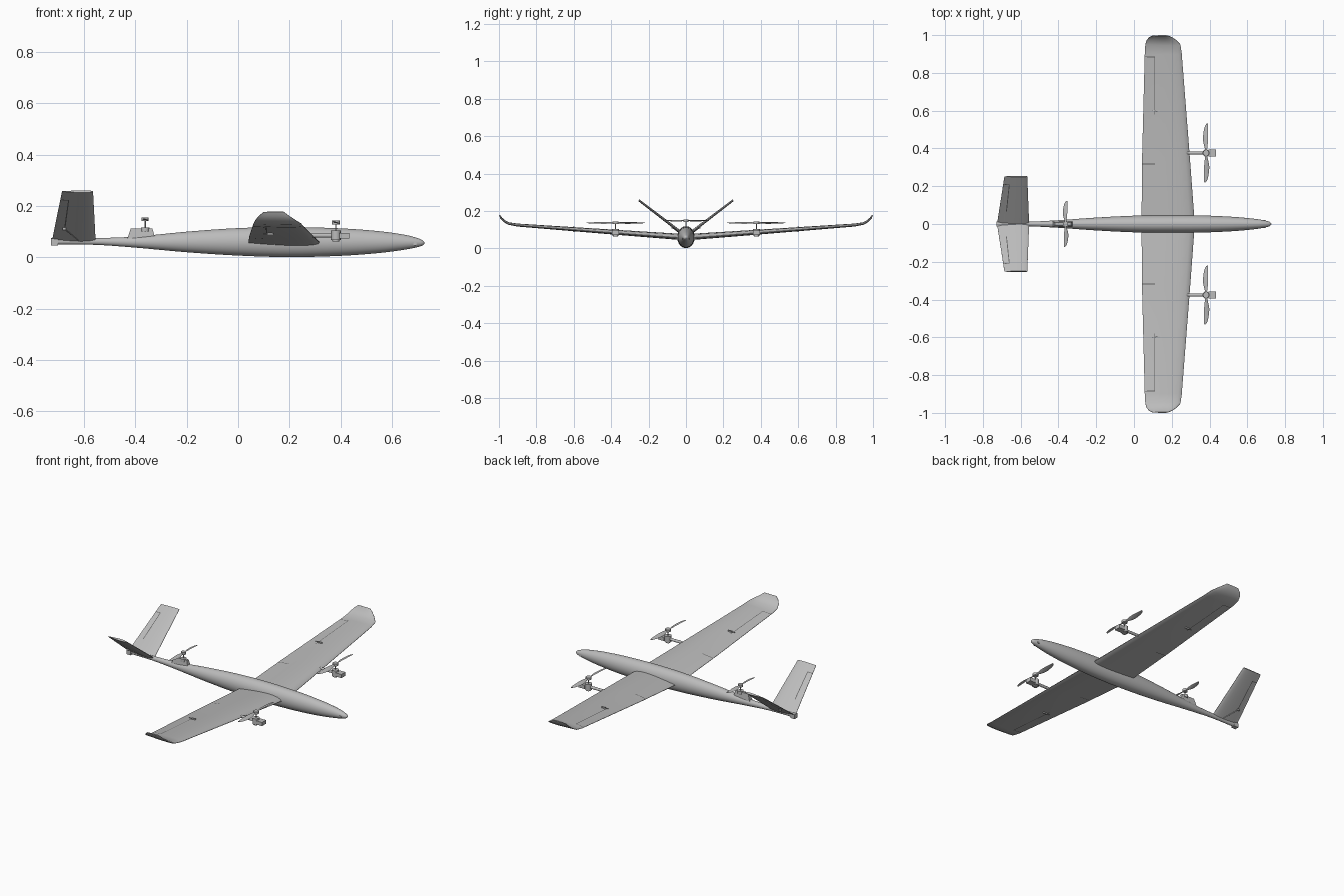
import bpy, bmesh, math
from mathutils import Vector, Matrix

cube = bpy.data.objects.get("Cube")
if cube:
    bpy.data.objects.remove(cube, do_unlink=True)


def material(name, v):
    m = bpy.data.materials.new(name)
    m.use_nodes = True
    m.diffuse_color = (v, v, v, 1)
    m.node_tree.nodes["Principled BSDF"].inputs["Base Color"].default_value = (v, v, v, 1)
    return m


GREY = material("light grey", 0.5)


def finish(name, bm, mat=GREY, smooth=35):
    bmesh.ops.recalc_face_normals(bm, faces=bm.faces)
    me = bpy.data.meshes.new(name)
    bm.to_mesh(me)
    bm.free()
    me.materials.append(mat)
    ob = bpy.data.objects.new(name, me)
    bpy.context.collection.objects.link(ob)
    if smooth:
        bpy.ops.object.select_all(action="DESELECT")
        ob.select_set(True)
        bpy.context.view_layer.objects.active = ob
        bpy.ops.object.shade_smooth_by_angle(angle=math.radians(smooth))
    return ob


def loft(name, rings, **kw):
    """Skin a list of equal-length closed rings and cap both ends."""
    bm = bmesh.new()
    loops = [[bm.verts.new(p) for p in ring] for ring in rings]
    n = len(loops[0])
    for a, b in zip(loops, loops[1:]):
        for i in range(n):
            j = (i + 1) % n
            bm.faces.new((a[i], a[j], b[j], b[i]))
    bm.faces.new(loops[0])
    bm.faces.new(loops[-1])
    return finish(name, bm, **kw)


def box(name, centre, size):
    bm = bmesh.new()
    bmesh.ops.create_cube(bm, size=1, matrix=Matrix.Translation(centre) @ Matrix.Diagonal((*size, 1)))
    return finish(name, bm, smooth=0)


def rod(name, a, b, r, sides=16):
    a, b = Vector(a), Vector(b)
    d = b - a
    bm = bmesh.new()
    bmesh.ops.create_cone(bm, cap_ends=True, segments=sides, radius1=r, radius2=r, depth=d.length,
                          matrix=Matrix.Translation((a + b) / 2) @ d.to_track_quat("Z", "Y").to_matrix().to_4x4())
    return finish(name, bm)


def smooth_rows(rows, steps):
    """Catmull-Rom refinement of a table of rows."""
    out = []
    for i in range(len(rows) - 1):
        p = [rows[max(0, min(len(rows) - 1, i + k))] for k in (-1, 0, 1, 2)]
        for s in range(steps):
            t = s / steps
            out.append([0.5 * (2 * b + (c - a) * t + (2 * a - 5 * b + 4 * c - d) * t * t
                               + (3 * b - a - 3 * c + d) * t ** 3) for a, b, c, d in zip(*p)])
    return out + [list(rows[-1])]


# Fuselage: x, bottom, top, half width
body = [(-0.728, 0.05, 0.075, 0.011), (-0.56, 0.049, 0.075, 0.012), (-0.4, 0.038, 0.081, 0.02),
        (-0.2, 0.02, 0.1, 0.034), (0, 0.007, 0.114, 0.044), (0.2, 0.001, 0.118, 0.047),
        (0.4, 0.006, 0.113, 0.044), (0.55, 0.017, 0.102, 0.036), (0.65, 0.03, 0.088, 0.026),
        (0.7, 0.04, 0.075, 0.017), (0.72, 0.047, 0.066, 0.01), (0.727, 0.054, 0.058, 0.002)]
rings = []
for x, lo, hi, w in smooth_rows(body, 4):
    rings.append([(x, w * math.cos(k * math.tau / 32), (lo + hi) / 2 + (hi - lo) / 2 * math.sin(k * math.tau / 32))
                  for k in range(32)])
loft("fuselage", rings)
rod("nose_sensor", (0.69, -0.02, 0.053), (0.69, 0.02, 0.053), 0.007)
box("tail_block", (-0.715, 0, 0.06), (0.026, 0.026, 0.026))

# Lifting surfaces: y, z, leading edge, trailing edge, thickness
WING = [(0, 0.054, 0.322, 0.04, 0.034), (0.35, 0.08, 0.296, 0.043, 0.027), (0.9, 0.122, 0.253, 0.057, 0.016),
        (0.95, 0.131, 0.246, 0.06, 0.014), (0.975, 0.146, 0.222, 0.068, 0.012),
        (0.99, 0.162, 0.198, 0.082, 0.01), (0.998, 0.177, 0.178, 0.1, 0.006)]
TAIL = [(0, 0.064, -0.555, -0.725, 0.016), (0.252, 0.257, -0.565, -0.686, 0.011)]


def surface_point(table, y, c, side, upper=0.5, off=0.0, mirror=1):
    """Point at span y and chord fraction c (0 is the leading edge)."""
    i = max(k for k in range(len(table) - 1) if table[k][0] <= y)
    a, b = table[i], table[i + 1]
    t = (y - a[0]) / (b[0] - a[0])
    _, z, le, te, thick = [p + (q - p) * t for p, q in zip(a, b)]
    n = Vector((0, a[1] - b[1], b[0] - a[0])).normalized()
    h = 5 * thick * (0.2969 * c ** 0.5 - 0.126 * c - 0.3516 * c * c + 0.2843 * c ** 3 - 0.1 * c ** 4)
    h = 2 * max(h, 0.001) * (upper if side > 0 else 1 - upper) + off
    p = Vector((le + (te - le) * c, y, z)) + n * h * side
    p.y *= mirror
    return p


def lifting_surface(name, table, upper, mirror):
    cs = [(1 - math.cos(math.pi * k / 10)) / 2 for k in range(11)]
    rings = [[surface_point(table, r[0], c, 1, upper, 0, mirror) for c in cs]
             + [surface_point(table, r[0], c, -1, upper, 0, mirror) for c in reversed(cs)] for r in table]
    loft(name, rings)


def seam(name, table, upper, mirror, y0, y1, c0, c1):
    """Hairline ridge over both skins marking a control surface edge."""
    bm = bmesh.new()
    steps = 5
    for side in (1, -1):
        rows = []
        for k in range(steps + 1):
            c = c0 + (c1 - c0) * k / steps
            rows.append([bm.verts.new(surface_point(table, y, c, side, upper, 0.0008, mirror)) for y in (y0, y1)])
        for a, b in zip(rows, rows[1:]):
            bm.faces.new((a[0], a[1], b[1], b[0]))
    finish(name, bm, DARK, 0)


DARK = material("dark seam grey", 0.12)


# Propeller: radius fraction, chord, sweep, pitch
BLADE = [(0.05, 0.008, 0, 30), (0.2, 0.017, 0.001, 26), (0.45, 0.029, 0.003, 20),
         (0.75, 0.024, 0.001, 14), (0.93, 0.016, -0.003, 10), (1, 0.005, -0.007, 8)]


def propeller(name, centre, radius, scale):
    cx, cy, cz = centre
    rod(name + "_hub", (cx, cy, cz - 0.007), (cx, cy, cz + 0.007), 0.016 * scale)
    for s in (1, -1):
        rings = []
        for f, chord, sweep, pitch in smooth_rows(BLADE, 3):
            p, ring = math.radians(pitch), []
            for k in range(10):
                u = chord * scale / 2 * math.cos(k * math.tau / 10)
                v = 0.0016 * math.sin(k * math.tau / 10)
                ring.append((cx + s * (u * math.cos(p) - v * math.sin(p) - sweep),
                             cy + s * f * radius, cz + u * math.sin(p) + v * math.cos(p)))
            rings.append(ring)
        loft(name + ("_left_blade" if s > 0 else "_right_blade"), rings)


for m, label in ((1, "left"), (-1, "right")):
    lifting_surface(label + "_wing", WING, 0.65, m)
    lifting_surface(label + "_tail_fin", TAIL, 0.5, m)

    # Aileron, flap and tail control seams
    seam(label + "_aileron_hinge", WING, 0.65, m, 0.58, 0.885, 0.725, 0.74)
    seam(label + "_aileron_end", WING, 0.65, m, 0.883, 0.887, 0.73, 0.99)
    seam(label + "_flap_end", WING, 0.65, m, 0.316, 0.32, 0.73, 0.99)
    seam(label + "_tail_hinge", TAIL, 0.5, m, 0.07, 0.212, 0.735, 0.765)
    seam(label + "_tail_hinge_end", TAIL, 0.5, m, 0.209, 0.212, 0.75, 0.99)

    # Control horns and push rods
    for side in (1, -1):
        p = surface_point(WING, 0.6, 0.66, side, 0.65, 0.003, m)
        box(label + "_aileron_horn", p, (0.024, 0.008, 0.009))
        rod(label + "_aileron_push_rod", p, p + Vector((-0.03, 0, 0)), 0.0018, 8)
    p = surface_point(TAIL, 0.07, 0.76, -1, 0.5, 0.004, m)
    box(label + "_tail_horn", p, (0.014, 0.006, 0.01))
    rod(label + "_tail_push_rod", p, (-0.62, 0.012 * m, 0.064), 0.002, 8)

    # Lift motor on its boom
    y = 0.376 * m
    rod(label + "_motor_boom", (0.27, y, 0.085), (0.375, y, 0.085), 0.008)
    rod(label + "_motor", (0.382, y, 0.068), (0.382, y, 0.104), 0.019)
    rod(label + "_motor_base", (0.382, y, 0.062), (0.382, y, 0.07), 0.013)
    box(label + "_motor_front_block", (0.415, y, 0.084), (0.04, 0.038, 0.022))
    rod(label + "_motor_shaft", (0.382, y, 0.1), (0.382, y, 0.135), 0.0025, 8)
    propeller(label + "_propeller", (0.382, y, 0.136), 0.156, 1)

# Rear motor pylon: x back, x front, half width, z
rings = [[(a, -w, z), (b, -w, z), (b, w, z), (a, w, z)]
         for a, b, w, z in ((-0.432, -0.322, 0.014, 0.07), (-0.418, -0.334, 0.009, 0.113))]
loft("rear_pylon", rings, smooth=0)
rod("rear_motor", (-0.362, 0, 0.1), (-0.362, 0, 0.117), 0.017)
rod("rear_motor_shaft", (-0.362, 0, 0.11), (-0.362, 0, 0.147), 0.0025, 8)
propeller("rear_propeller", (-0.362, 0, 0.148), 0.122, 0.85)
